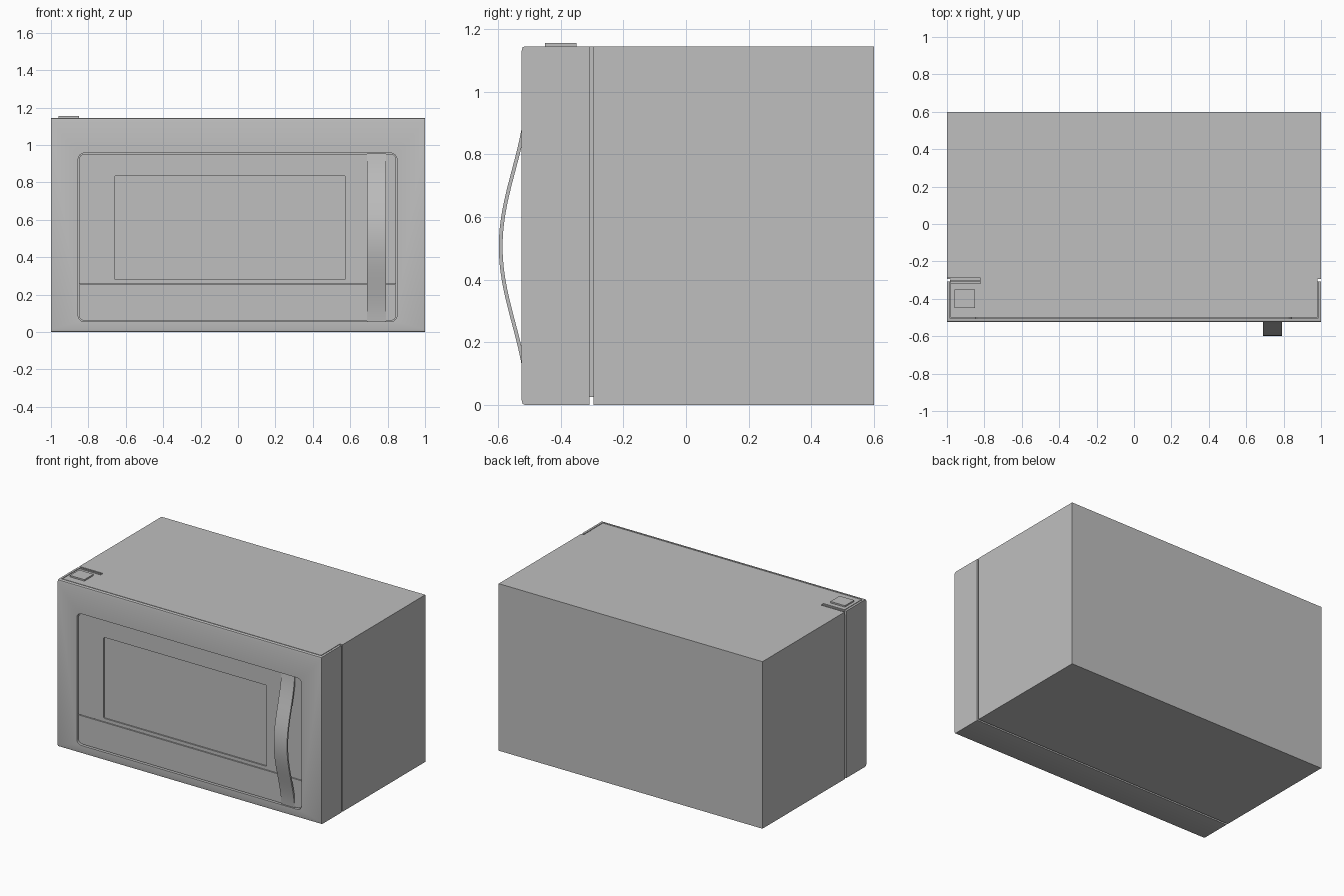
import bpy, bmesh, math
from mathutils import Vector

old = bpy.data.objects.get("Cube")
if old:
    bpy.data.objects.remove(old, do_unlink=True)

grey = bpy.data.materials.new("plain grey")
grey.use_nodes = True
grey.diffuse_color = (0.52, 0.52, 0.52, 1)
grey.node_tree.nodes["Principled BSDF"].inputs["Base Color"].default_value = (0.52, 0.52, 0.52, 1)


def finish(name, bm):
    bmesh.ops.recalc_face_normals(bm, faces=bm.faces)
    mesh = bpy.data.meshes.new(name)
    bm.to_mesh(mesh)
    bm.free()
    mesh.materials.append(grey)
    obj = bpy.data.objects.new(name, mesh)
    bpy.context.collection.objects.link(obj)
    return obj


def extrude_outline(name, points, offset):
    """Solid made by sweeping a flat outline along an offset."""
    bm = bmesh.new()
    face = bm.faces.new([bm.verts.new(p) for p in points])
    new = bmesh.ops.extrude_face_region(bm, geom=[face])["geom"]
    verts = [v for v in new if isinstance(v, bmesh.types.BMVert)]
    bmesh.ops.translate(bm, verts=verts, vec=offset)
    return finish(name, bm)


def box(name, x, y, z):
    pts = [(x[0], y[0], z[0]), (x[1], y[0], z[0]), (x[1], y[0], z[1]), (x[0], y[0], z[1])]
    return extrude_outline(name, pts, (0, y[1] - y[0], 0))


def panel(name, x, y, z, low=0.0, high=0.0):
    """Upright plate with rounded lower and upper corners."""
    pts = []
    corners = [(x[1], z[0], -1, 1, low), (x[1], z[1], -1, -1, high),
               (x[0], z[1], 1, -1, high), (x[0], z[0], 1, 1, low)]
    for i, (cx, cz, sx, sz, r) in enumerate(corners):
        steps = 6 if r else 0
        for k in range(steps + 1):
            a = math.radians(-90 + 90 * i + (90 * k / steps if steps else 0))
            pts.append((cx + sx * r + r * math.cos(a), y[0], cz + sz * r + r * math.sin(a)))
    return extrude_outline(name, pts, (0, y[1] - y[0], 0))


def combine(obj, tool, operation):
    """Apply a boolean and discard the tool."""
    tool.hide_render = True
    mod = obj.modifiers.new("shape", "BOOLEAN")
    mod.operation, mod.object, mod.solver = operation, tool, "EXACT"
    bpy.context.view_layer.objects.active = obj
    bpy.ops.object.modifier_apply(modifier=mod.name)
    bpy.data.objects.remove(tool, do_unlink=True)


def smooth(obj):
    bpy.ops.object.select_all(action="DESELECT")
    obj.select_set(True)
    bpy.context.view_layer.objects.active = obj
    bpy.ops.object.shade_smooth_by_angle(angle=math.radians(30))


TOP = 1.145

# Cabinet with a narrower nose that the front cover slides over
cabinet = box("cabinet", (-1, 1), (-0.295, 0.6), (0, TOP))
combine(cabinet, box("nose", (-0.98, 0.98), (-0.5, -0.1), (0.025, TOP)), "UNION")
combine(cabinet, box("slot", (-1.1, -0.82), (-0.318, -0.29), (TOP - 0.02, 1.3)), "DIFFERENCE")

# Front cover: open-topped shell with softened front edges and a door opening
y0 = -0.525
profile = [(0, -0.308, 0), (0, y0 + 0.01, 0), (0, y0 + 0.003, 0.003), (0, y0, 0.015),
           (0, y0, TOP - 0.015), (0, y0 + 0.003, TOP - 0.003), (0, y0 + 0.01, TOP),
           (0, -0.308, TOP)]
cover = extrude_outline("front_cover", [Vector(p) - Vector((1, 0, 0)) for p in profile], (2, 0, 0))
combine(cover, box("hollow", (-0.985, 0.985), (-0.505, -0.2), (0.02, 1.3)), "DIFFERENCE")
combine(cover, panel("opening", (-0.855, 0.85), (-0.6, -0.4), (0.055, 0.957), 0.035, 0.035), "DIFFERENCE")
smooth(cover)

# Latch tab and button on the top left corner
box("latch_tab", (-0.985, -0.825), (-0.311, -0.299), (TOP - 0.03, TOP))
box("top_button", (-0.96, -0.85), (-0.45, -0.35), (TOP - 0.005, TOP + 0.01))

# Door with a recessed window, and the lower panel under its seam
door = panel("door", (-0.85, 0.845), (-0.512, -0.49), (0.257, 0.952), 0, 0.03)
combine(door, panel("window_recess", (-0.66, 0.575), (-0.6, -0.503), (0.28, 0.835), 0.008, 0.008), "DIFFERENCE")
lower = panel("lower_panel", (-0.85, 0.845), (-0.514, -0.49), (0.06, 0.253), 0.03, 0)

# Bowed strap handle, flattening out at both ends
count, reach, mid, thick = 32, 0.45, 0.505, 0.012
outer, inner = [], []
for i in range(count + 1):
    t = -1 + 2 * i / count
    bow = math.cos(t * math.pi / 2) ** 2 * 0.75 + (1 - t * t) * 0.25
    slope = math.sin(t * math.pi) * 0.085 * 0.9 * math.pi / 2 / reach
    length = math.hypot(1, slope)
    y, z = -0.515 - 0.083 * bow, mid + reach * t
    outer.append((0.69, y, z))
    inner.append((0.69, y + thick / length, z - slope * thick / length * 0.5))
handle = extrude_outline("door_handle", outer + inner[::-1], (0.1, 0, 0))
smooth(handle)
